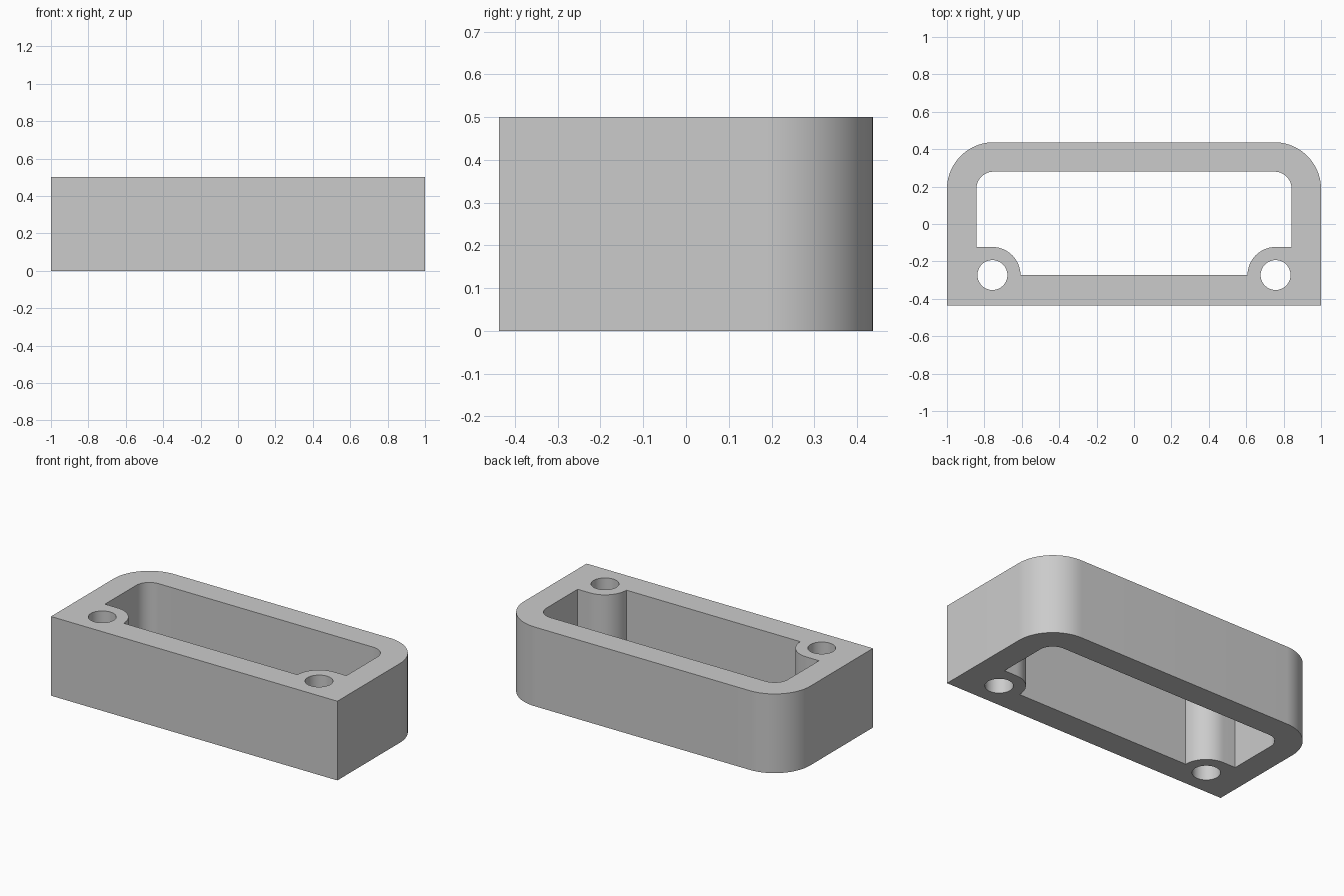
import bpy
import bmesh
from math import cos, sin, radians

cube = bpy.data.objects.get("Cube")
if cube:
    bpy.data.objects.remove(cube, do_unlink=True)

HALF_X, HALF_Y, HEIGHT = 1.0, 0.437, 0.5
WALL = 0.157
CORNER = 0.25
BOSS_X, BOSS_Y, BOSS_R, HOLE_R = 0.757, -0.273, 0.15, 0.08


def arc(cx, cy, r, start, end, steps=20):
    angles = [radians(start + (end - start) * i / steps) for i in range(steps + 1)]
    return [(cx + r * cos(a), cy + r * sin(a)) for a in angles]


def mirrored(half):
    """Close a right-hand half outline with its mirror image."""
    return half + [(-x, y) for x, y in reversed(half)]


# Outer outline: square front corners, rounded back corners
outer = mirrored([(HALF_X, -HALF_Y)]
                 + arc(HALF_X - CORNER, HALF_Y - CORNER, CORNER, 0, 90))

# Opening: rounded at the back, wrapped around the screw bosses in front
ix, iy = HALF_X - WALL, HALF_Y - WALL
inner_r = CORNER - WALL
opening = mirrored(arc(BOSS_X, BOSS_Y, BOSS_R, 180, 90)
                   + [(ix, BOSS_Y + BOSS_R)]
                   + arc(ix - inner_r, iy - inner_r, inner_r, 0, 90))

# Screw holes
holes = [arc(side * BOSS_X, BOSS_Y, HOLE_R, 0, 360, 48)[:-1] for side in (-1, 1)]

# Fill the profile and extrude it upward
bm = bmesh.new()
for loop in [outer, opening] + holes:
    verts = [bm.verts.new((x, y, 0)) for x, y in loop]
    for i, v in enumerate(verts):
        bm.edges.new((v, verts[(i + 1) % len(verts)]))
bmesh.ops.triangle_fill(bm, use_beauty=True, edges=bm.edges[:], normal=(0, 0, 1))
result = bmesh.ops.extrude_face_region(bm, geom=bm.faces[:], use_keep_orig=True)
top = [g for g in result["geom"] if isinstance(g, bmesh.types.BMVert)]
bmesh.ops.translate(bm, verts=top, vec=(0, 0, HEIGHT))
bmesh.ops.recalc_face_normals(bm, faces=bm.faces[:])

mesh = bpy.data.meshes.new("mounting_frame")
bm.to_mesh(mesh)
bm.free()
frame = bpy.data.objects.new("mounting_frame", mesh)
bpy.context.collection.objects.link(frame)

# Plain grey material
grey = bpy.data.materials.new("light_grey")
grey.use_nodes = True
colour = (0.6, 0.6, 0.6, 1)
grey.diffuse_color = colour
grey.node_tree.nodes["Principled BSDF"].inputs["Base Color"].default_value = colour
mesh.materials.append(grey)

# Smooth the rounded walls, keep the rims crisp
bpy.ops.object.select_all(action="DESELECT")
frame.select_set(True)
bpy.context.view_layer.objects.active = frame
bpy.ops.object.shade_smooth_by_angle(angle=radians(30))
